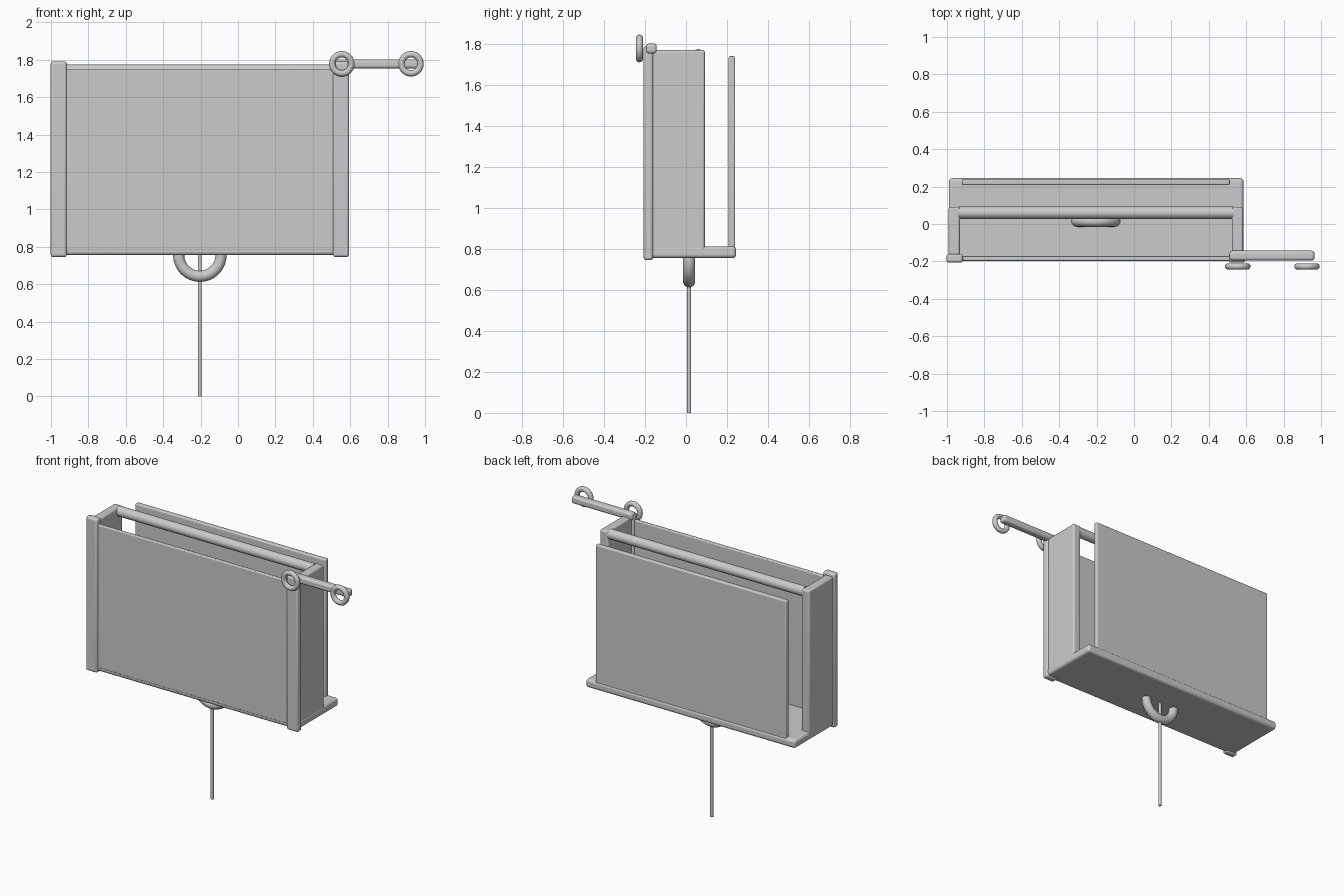
import bpy
from math import radians

cube = bpy.data.objects.get("Cube")
if cube:
    bpy.data.objects.remove(cube, do_unlink=True)

grey = bpy.data.materials.new("light grey")
grey.use_nodes = True
colour = (0.6, 0.6, 0.6, 1)
grey.diffuse_color = colour
grey.node_tree.nodes["Principled BSDF"].inputs["Base Color"].default_value = colour


def finish(name):
    ob = bpy.context.object
    ob.name = name
    ob.data.materials.append(grey)
    bpy.ops.object.shade_smooth_by_angle(angle=radians(40))
    return ob


def slab(name, x, y, z, bevel):
    """Rounded box spanning the given (low, high) ranges."""
    bpy.ops.mesh.primitive_cube_add(size=1, location=[sum(r) / 2 for r in (x, y, z)])
    bpy.context.object.scale = [r[1] - r[0] for r in (x, y, z)]
    bpy.ops.object.transform_apply(location=False, rotation=False, scale=True)
    ob = finish(name)
    mod = ob.modifiers.new("rounding", "BEVEL")
    mod.width, mod.segments = bevel, 4


def ring(name, location, major, minor):
    bpy.ops.mesh.primitive_torus_add(location=location, rotation=(radians(90), 0, 0),
                                     major_radius=major, minor_radius=minor,
                                     major_segments=48, minor_segments=16)
    finish(name)


def rod(name, location, radius, length, rotation=(0, 0, 0)):
    bpy.ops.mesh.primitive_cylinder_add(vertices=24, radius=radius, depth=length,
                                        location=location, rotation=rotation)
    finish(name)


MID = -0.204  # centre of the box along x

# Base tray and the two large panels
slab("base", (-0.99, 0.585), (-0.195, 0.245), (0.755, 0.812), 0.018)
slab("front_panel", (-0.93, 0.53), (-0.197, -0.172), (0.78, 1.75), 0.006)
slab("back_panel", (-0.92, 0.512), (0.208, 0.24), (0.79, 1.74), 0.008)

# Side walls and front posts, mirrored about the box centre
for side, label in ((1, "left"), (-1, "right")):
    def span(near, far):
        return sorted((MID + side * near, MID + side * far))
    slab(label + "_wall", span(0.727, 0.787), (-0.18, 0.092), (0.78, 1.77), 0.012)
    slab(label + "_front_post", span(0.711, 0.798), (-0.207, -0.16), (0.745, 1.79), 0.014)

# Rear top bar
rod("top_bar", (MID, 0.06, 1.742), 0.033, 1.47, (0, radians(90), 0))

# Side arm with two eyelets
slab("arm", (0.51, 0.965), (-0.195, -0.143), (1.753, 1.802), 0.015)
for label, x in (("inner", 0.555), ("outer", 0.925)):
    ring(label + "_eyelet", (x, -0.227, 1.778), 0.051, 0.017)

# Hanging ring and pull rod
ring("hanging_ring", (MID, 0.015, 0.755), 0.113, 0.03)
rod("pull_rod", (MID, 0.015, 0.45), 0.01, 0.9)
